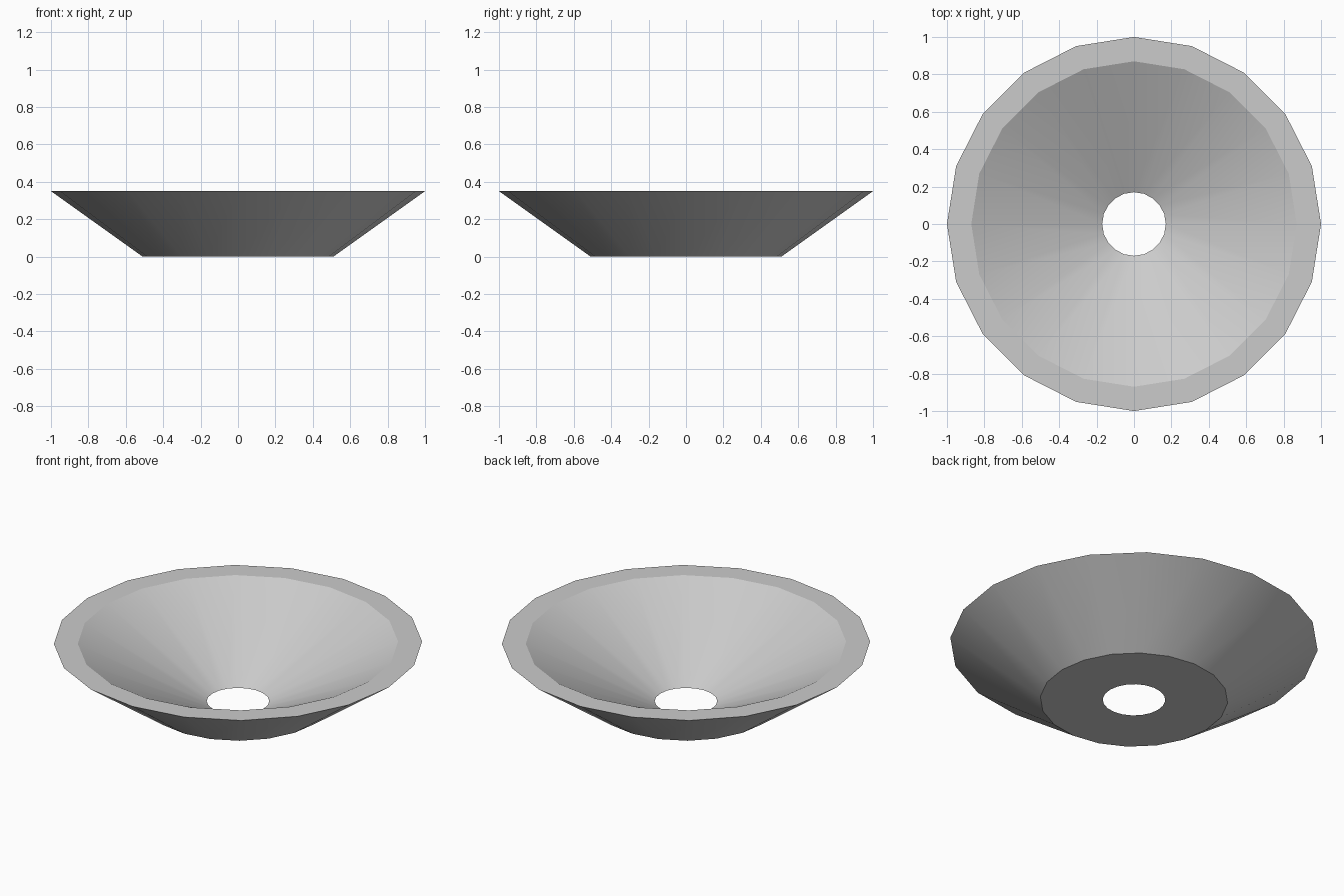
import bpy, bmesh
from math import cos, sin, tau, radians

if "Cube" in bpy.data.objects:
    bpy.data.objects.remove(bpy.data.objects["Cube"])

SIDES = 20
# Closed wall profile (radius, height): outer foot, outer rim, inner rim, drain hole
PROFILE = [(0.51, 0.0), (1.0, 0.35), (0.87, 0.35), (0.17, 0.0)]

# Revolve the profile into a tapered basin with an open hole
bm = bmesh.new()
rings = [[bm.verts.new((r * cos(tau * i / SIDES), r * sin(tau * i / SIDES), z))
          for i in range(SIDES)] for r, z in PROFILE]
for k, ring in enumerate(rings):
    nxt = rings[(k + 1) % len(rings)]
    for i in range(SIDES):
        j = (i + 1) % SIDES
        bm.faces.new((ring[i], ring[j], nxt[j], nxt[i]))
bmesh.ops.recalc_face_normals(bm, faces=bm.faces)

mesh = bpy.data.meshes.new("conical_basin")
bm.to_mesh(mesh)
bm.free()
basin = bpy.data.objects.new("conical_basin", mesh)
bpy.context.collection.objects.link(basin)

# Smooth walls, crisp rim and foot edges
bpy.context.view_layer.objects.active = basin
basin.select_set(True)
bpy.ops.object.shade_smooth_by_angle(angle=radians(24))
